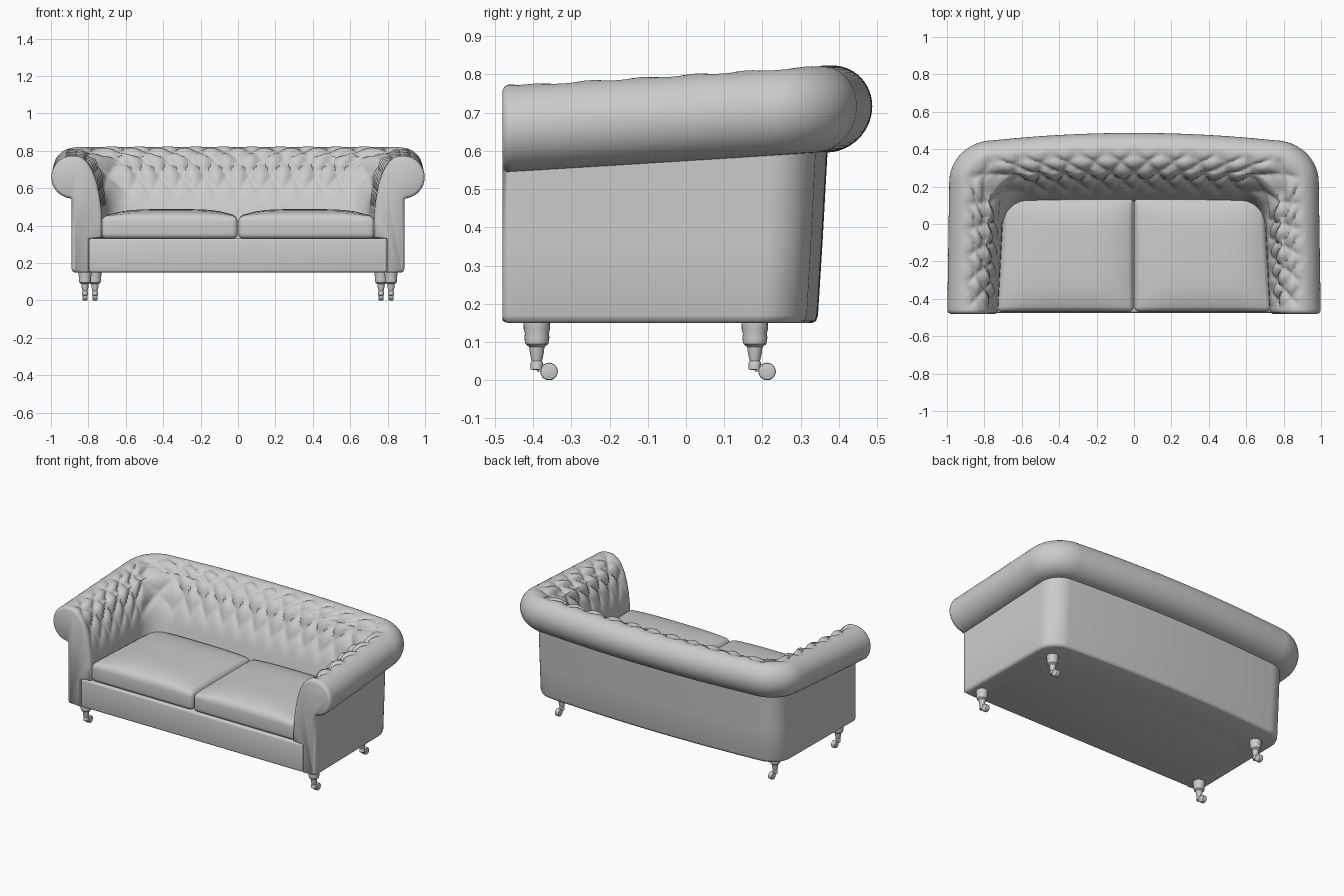
import bpy, bmesh, math
from mathutils import Vector, geometry, Matrix

if "Cube" in bpy.data.objects:
    bpy.data.objects.remove(bpy.data.objects["Cube"])


def make_object(name, bm, angle=40, mirror=False):
    bmesh.ops.recalc_face_normals(bm, faces=bm.faces[:])
    me = bpy.data.meshes.new(name)
    bm.to_mesh(me)
    bm.free()
    ob = bpy.data.objects.new(name, me)
    bpy.context.collection.objects.link(ob)
    bpy.context.view_layer.objects.active = ob
    ob.select_set(True)
    bpy.ops.object.shade_smooth_by_angle(angle=math.radians(angle))
    ob.select_set(False)
    if mirror:
        m = ob.modifiers.new("mirror", 'MIRROR')
        m.use_clip = True
    return ob


def smooth(t):
    t = max(0.0, min(1.0, t))
    return t * t * (3 - 2 * t)


# Cross-section of the rolled frame: (arm x, back y, height)
FRONT = -0.465
outer = [Vector(p) for p in [(.795, .12, .15), (.875, .33, .15), (.885, .34, .155),
                             (.89, .345, .17), (.89, .357, .36), (.89, .37, .545)]]
R = .114
arc = [Vector((.884 + R * math.cos(a), .373 + R * math.cos(a), .659 + R * math.sin(a)))
       for a in (math.radians(-82 + 177 * i / 26) for i in range(27))]
end = Vector((.727, .13, .43))
inner = geometry.interpolate_bezier(arc[-1], arc[-1] + Vector((-.10, -.11, 0)),
                                    Vector((.735, .19, .60)), end, 44)[1:]
foot = [Vector((.727, .12, .335)), Vector((.795, .12, .33))]
profile = outer + arc + inner + foot
tuft_start = len(outer) + len(arc) - 5
tuft_end = len(outer) + len(arc) + len(inner)
NA, NC, NB = 50, 14, 50


def station(P, i):
    """Point of the section at step i along arm, corner and half back; also tuft coordinate."""
    r = .13 + max(0, P.x - .89)
    if i <= NA:
        f = i / NA
        x, y, u = P.x, FRONT + (P.y - r - FRONT) * f, 5 * f
    elif i <= NA + NC:
        f = (i - NA) / NC
        a = f * math.pi / 2
        x, y, u = P.x - r + r * math.cos(a), P.y - r + r * math.sin(a), 5 + f
    else:
        f = (i - NA - NC) / NB
        x, y, u = (P.x - r) * (1 - f), P.y, 6 + 5 * f
    t = max(0, (y - FRONT) / .83)
    x *= 1 - (.06 if P.x < .8 else .012) * t
    y -= .03 * min(1, (x / .75) ** 2) * t * t
    return Vector((x, y, P.z + .05 * t * smooth((P.z - .4) / .12))), u


# Rolled arms and back, with diamond tufting on the inner face
bm = bmesh.new()
rings, tufts = [], []
for i in range(NA + NC + NB + 1):
    ring = []
    for j, P in enumerate(profile):
        co, u = station(P, i)
        v = bm.verts.new(co)
        ring.append(v)
        if tuft_start <= j < tuft_end:
            s = (j - tuft_start) / (tuft_end - tuft_start)
            p, q = u + 2.5 * s, u - 2.5 * s
            puff = math.sqrt(abs(math.sin(math.pi * p) * math.sin(math.pi * q)))
            win = smooth(s / .12) * smooth((.9 - s) / .3) * smooth(i / 5)
            tufts.append((v, .026 * (1 - puff) * win))
    rings.append(ring)
# padded front facings of the arms
center = Vector((.845, FRONT, .5))
for dy, inset in ((.010, .006), (.015, .016)):
    ring = []
    for j, v in enumerate(rings[0 if dy == .010 else -1]):
        P = profile[j]
        a, b = profile[j - 1], profile[(j + 1) % len(profile)]
        d = Vector((b.x - a.x, 0, b.z - a.z)).normalized()
        n = Vector((-d.z, 0, d.x))
        ring.append(bm.verts.new(Vector((P.x, FRONT - dy, P.z)) + n * inset))
    if dy == .010:
        first = ring
        rings.append(ring)
    else:
        last = ring
rings.pop()
rings = [last, first] + rings
for A, B in zip(rings, rings[1:]):
    for j in range(len(profile)):
        k = (j + 1) % len(profile)
        bm.faces.new((A[j], A[k], B[k], B[j]))
bm.faces.new(last)
bmesh.ops.recalc_face_normals(bm, faces=bm.faces[:])
bm.normal_update()
moves = [(v, v.normal.copy() * d) for v, d in tufts]
for v, d in moves:
    v.co -= d
for v in rings[-1]:
    v.co.x = 0
make_object("rolled_arms_and_back", bm, 50, mirror=True)


def rounded_box(name, lo, hi, bevel, segs, cuts=0, shape=None, mirror=False):
    lo, hi = Vector(lo), Vector(hi)
    bm = bmesh.new()
    bmesh.ops.create_cube(bm, size=1)
    for v in bm.verts:
        v.co = Vector([(lo[k] + hi[k]) / 2 + v.co[k] * (hi[k] - lo[k]) for k in range(3)])
    bmesh.ops.bevel(bm, geom=bm.edges[:], offset=bevel, segments=segs, profile=.5, affect='EDGES')
    if cuts:
        for axis in (0, 1):
            for c in range(1, cuts):
                pos = lo.copy()
                pos[axis] = lo[axis] + bevel + (hi[axis] - lo[axis] - 2 * bevel) * c / cuts
                no = Vector((0, 0, 0))
                no[axis] = 1
                bmesh.ops.bisect_plane(bm, geom=bm.verts[:] + bm.edges[:] + bm.faces[:],
                                       plane_co=pos, plane_no=no)
    if shape:
        for v in bm.verts:
            shape(v)
    return make_object(name, bm, 40, mirror)


# Base with front rail
rounded_box("base_rail", (-.797, -.475, .15), (.797, .27, .332), .012, 3)


# Seat cushions: crowned top, narrowing towards the back
def crown(v):
    fx = (v.co.x - .366) / .364
    fy = (v.co.y + .165) / .305
    if v.co.z > .39:
        v.co.z += .04 * max(0, 1 - fx ** 4) * max(0, 1 - fy ** 4) ** .7
    v.co.x *= 1 - .05 * (fy + 1) / 2


cushion = rounded_box("seat_cushions", (.002, -.47, .33), (.732, .14, .448), .028, 4, 10, crown)
cushion.modifiers.new("mirror", 'MIRROR').use_mirror_merge = False


# Turned legs with castors
def leg(name, x, y):
    bm = bmesh.new()
    pts = [(0, .155), (.034, .155), (.035, .135), (.031, .122), (.033, .112), (.03, .095),
           (.02, .087), (.018, .07), (.0135, .05), (.016, .046), (.016, .028), (0, .026)]
    vs = [bm.verts.new((x + r, y, z)) for r, z in pts]
    es = [bm.edges.new(e) for e in zip(vs, vs[1:])]
    bmesh.ops.spin(bm, geom=vs + es, cent=(x, y, 0), axis=(0, 0, 1),
                   angle=2 * math.pi, steps=20)
    bmesh.ops.remove_doubles(bm, verts=bm.verts[:], dist=1e-4)
    # castor arm and wheel
    arm = Matrix.Translation((x, y + .016, .033)) @ Matrix.Rotation(.25, 4, 'X')
    bmesh.ops.create_cube(bm, size=1, matrix=arm @ Matrix.Diagonal((.02, .034, .016, 1)))
    wheel = Matrix.Translation((x, y + .032, .023)) @ Matrix.Rotation(math.pi / 2, 4, 'Y')
    w = bmesh.ops.create_cone(bm, cap_ends=True, segments=20, radius1=.023, radius2=.023,
                              depth=.028, matrix=wheel)["verts"]
    rim = [e for e in bm.edges if e.verts[0] in w and e.verts[1] in w
           and abs(e.verts[0].co.x - e.verts[1].co.x) < 1e-5]
    bmesh.ops.bevel(bm, geom=rim, offset=.005, segments=2, profile=.5, affect='EDGES')
    make_object(name, bm, 40, mirror=True)


leg("front_legs", .818, -.39)
leg("back_legs", .765, .18)
